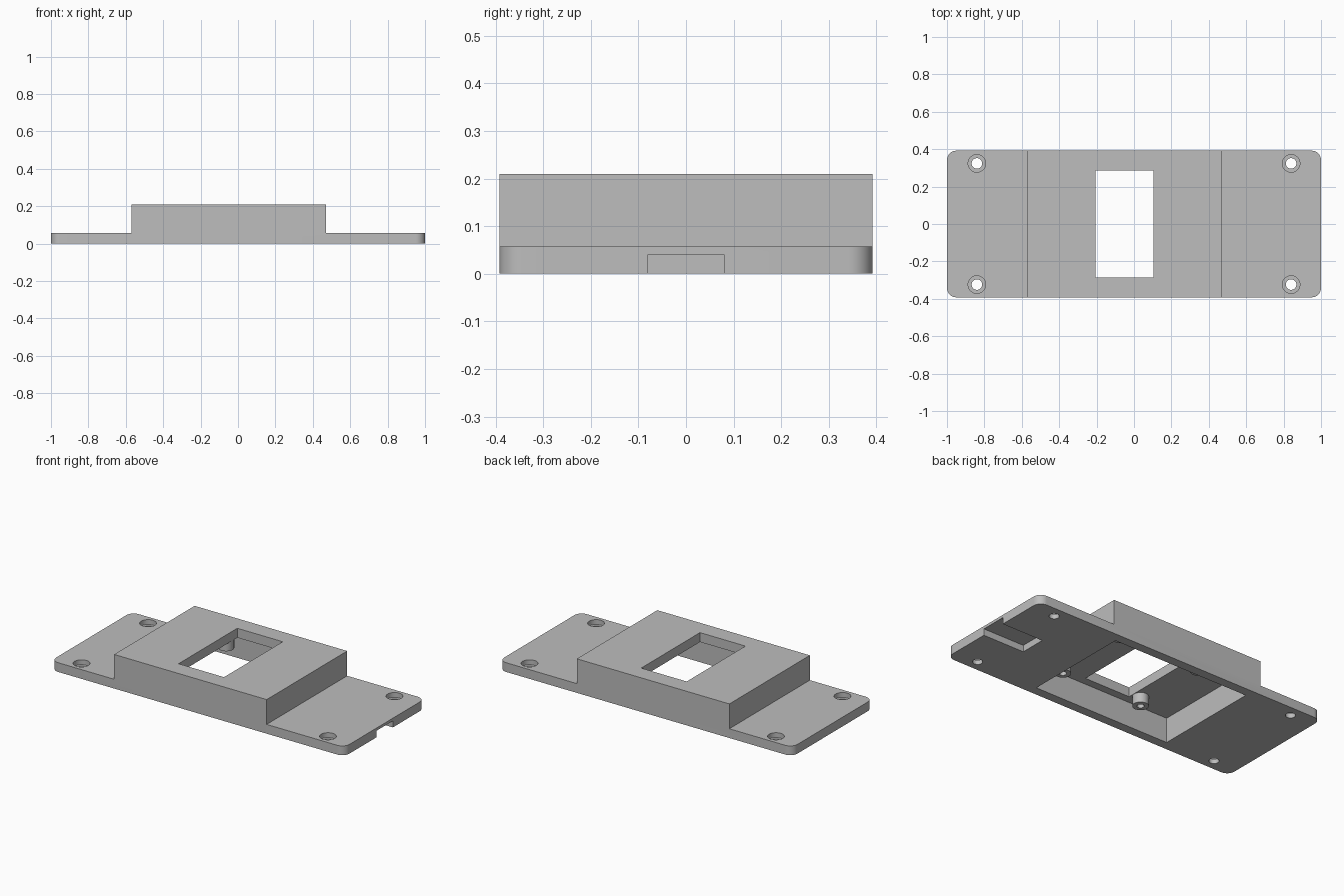
import bpy, bmesh, math
from mathutils import Matrix, Vector

if "Cube" in bpy.data.objects:
    bpy.data.objects.remove(bpy.data.objects["Cube"])

W, T, TOP, CEIL = 0.392, 0.057, 0.21, 0.152   # half depth, plate, block top, pocket ceiling

grey = bpy.data.materials.new("grey plastic")
grey.diffuse_color = (0.51, 0.51, 0.51, 1)
grey.use_nodes = True
grey.node_tree.nodes["Principled BSDF"].inputs["Base Color"].default_value = grey.diffuse_color


def make(name, bm):
    bmesh.ops.recalc_face_normals(bm, faces=bm.faces)
    me = bpy.data.meshes.new(name)
    bm.to_mesh(me)
    bm.free()
    me.materials.append(grey)
    ob = bpy.data.objects.new(name, me)
    bpy.context.collection.objects.link(ob)
    return ob


def box(name, lo, hi):
    lo, hi = Vector(lo), Vector(hi)
    bm = bmesh.new()
    m = Matrix.Translation((lo + hi) / 2) @ Matrix.Diagonal((*(hi - lo), 1))
    bmesh.ops.create_cube(bm, size=1, matrix=m)
    return make(name, bm)


def rod(name, x, y, r, z0, z1):
    bm = bmesh.new()
    bmesh.ops.create_cone(bm, cap_ends=True, segments=40, radius1=r, radius2=r,
                          depth=z1 - z0, matrix=Matrix.Translation((x, y, (z0 + z1) / 2)))
    return make(name, bm)


def combine(body, tool, op):
    bpy.context.view_layer.objects.active = body
    mod = body.modifiers.new(op, 'BOOLEAN')
    mod.object, mod.operation, mod.solver = tool, op, 'EXACT'
    bpy.ops.object.modifier_apply(modifier=mod.name)
    bpy.data.objects.remove(tool)


# stepped body: side profile pushed through the depth, end corners rounded
profile = [(-1, 0), (1, 0), (1, T), (0.47, T), (0.47, TOP), (-0.57, TOP), (-0.57, T), (-1, T)]
bm = bmesh.new()
face = bm.faces.new([bm.verts.new((x, -W, z)) for x, z in profile])
ext = bmesh.ops.extrude_face_region(bm, geom=[face])
bmesh.ops.translate(bm, vec=(0, 2 * W, 0),
                    verts=[v for v in ext["geom"] if isinstance(v, bmesh.types.BMVert)])
corners = [e for e in bm.edges
           if all(abs(v.co.x) > 0.99 for v in e.verts)
           and abs(e.verts[0].co.z - e.verts[1].co.z) > 0.01]
bmesh.ops.bevel(bm, geom=corners, offset=0.05, segments=10, profile=0.5, affect='EDGES')
body = make("mounting_cover", bm)

# hollow underside
combine(body, box("pocket", (-0.513, -0.335, -0.1), (0.413, 0.335, CEIL)), 'DIFFERENCE')

# screw bosses hanging from the pocket ceiling
for x in (-0.252, 0.30):
    for y in (-0.245, 0.245):
        combine(body, rod("boss", x, y, 0.045, 0.092, CEIL + 0.02), 'UNION')
        combine(body, rod("pin_hole", x, y, 0.02, 0.05, CEIL), 'DIFFERENCE')

# window through the raised block and cable notch under the right end
combine(body, box("window", (-0.205, -0.286, 0.05), (0.105, 0.286, 0.4)), 'DIFFERENCE')
combine(body, box("notch", (0.72, -0.08, -0.1), (1.1, 0.08, 0.04)), 'DIFFERENCE')

# counterbored mounting holes
for x in (-0.84, 0.84):
    for y in (-0.324, 0.324):
        combine(body, rod("hole", x, y, 0.028, -0.1, 0.2), 'DIFFERENCE')
        combine(body, rod("counterbore", x, y, 0.047, 0.027, 0.2), 'DIFFERENCE')

body.select_set(True)
bpy.context.view_layer.objects.active = body
bpy.ops.object.shade_smooth_by_angle(angle=math.radians(30))
